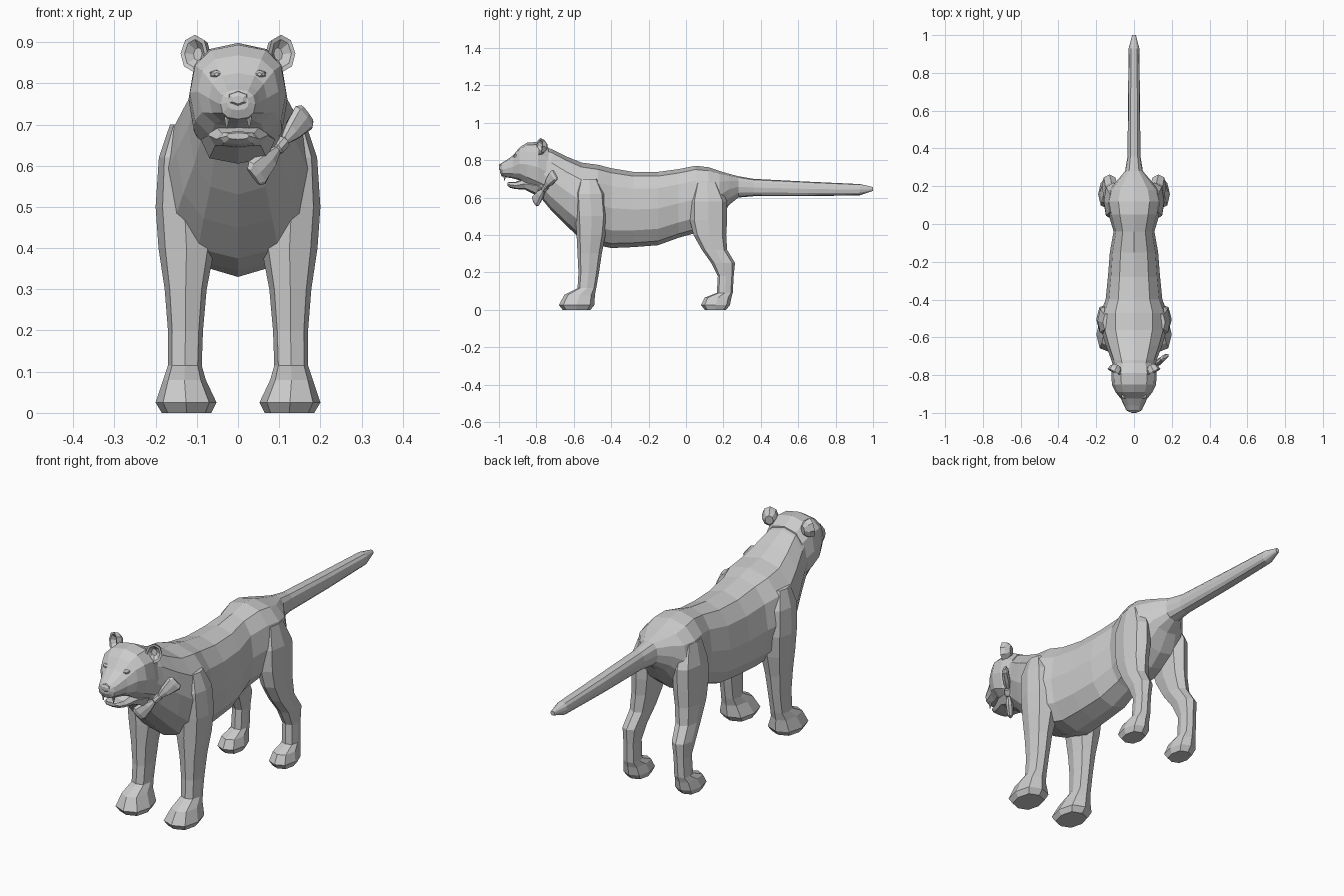
import bpy, bmesh
from math import sin, cos, pi
from mathutils import Vector as V

X, Y, Z = V((1, 0, 0)), V((0, 1, 0)), V((0, 0, 1))


def ring(c, u, v, a, b, n=12, p=0.85):
    """Rounded-box cross-section around c, spanned by u and v."""
    pts = []
    for i in range(n):
        t = 2 * pi * i / n
        s, k = sin(t), cos(t)
        su = abs(s) ** p * (1 if s > 0 else -1)
        sv = abs(k) ** p * (1 if k > 0 else -1)
        pts.append(V(c) + u * a * su + v * b * sv)
    return pts


def loft(name, rings):
    """Closed skin through the rings."""
    bm = bmesh.new()
    rows = [[bm.verts.new(q) for q in r] for r in rings]
    n = len(rows[0])
    for r0, r1 in zip(rows, rows[1:]):
        for i in range(n):
            j = (i + 1) % n
            bm.faces.new((r0[i], r0[j], r1[j], r1[i]))
    bm.faces.new(rows[0])
    bm.faces.new(rows[-1][::-1])
    bmesh.ops.recalc_face_normals(bm, faces=bm.faces)
    me = bpy.data.meshes.new(name)
    bm.to_mesh(me)
    bm.free()
    ob = bpy.data.objects.new(name, me)
    bpy.context.collection.objects.link(ob)
    return ob


def along_y(name, rows, n=12, p=0.85):
    """rows: y, bottom z, top z, half width"""
    return loft(name, [ring((0, y, (b + t) / 2), X, Z, w, (t - b) / 2, n, p)
                       for y, b, t, w in rows])


def leg(name, side, rows):
    """rows: z, inner x, outer x, front y, back y"""
    return loft(name, [ring((side * (i + o) / 2, (f + b) / 2, z), X, Y,
                            (o - i) / 2, (b - f) / 2, 8, 0.8)
                       for z, i, o, f, b in rows])


# torso running from the neck to the tail tip
body = along_y("body", [
    (-.79, .615, .872, .10), (-.72, .53, .86, .12), (-.64, .45, .82, .15),
    (-.56, .375, .787, .175), (-.47, .345, .775, .178), (-.40, .33, .757, .15),
    (-.28, .335, .737, .138), (-.15, .345, .737, .128), (-.04, .385, .752, .108),
    (.05, .41, .77, .135), (.12, .43, .762, .148), (.18, .48, .742, .132),
    (.23, .56, .727, .09), (.28, .60, .714, .047), (.36, .607, .70, .034),
    (.65, .607, .685, .032), (.93, .612, .672, .028), (1.0, .635, .656, .010)])

# head and lower jaw, mouth open
parts = [along_y("head", [
    (-.735, .60, .868, .105), (-.79, .625, .898, .12), (-.85, .66, .893, .117),
    (-.89, .692, .868, .098), (-.925, .702, .825, .07), (-.96, .708, .80, .053),
    (-.985, .713, .785, .042), (-.995, .735, .772, .026)], p=0.8)]
parts.append(along_y("jaw", [
    (-.79, .605, .72, .09), (-.86, .642, .705, .072), (-.91, .645, .684, .052),
    (-.94, .652, .684, .043), (-.955, .664, .68, .027)], n=8, p=0.75))

# legs
FRONT = [(.70, .09, .165, -.57, -.47), (.62, .08, .192, -.595, -.43),
         (.50, .06, .20, -.59, -.42), (.40, .057, .193, -.585, -.43),
         (.30, .076, .178, -.58, -.45), (.20, .085, .17, -.575, -.465),
         (.115, .088, .17, -.58, -.48), (.08, .078, .182, -.65, -.487),
         (.025, .052, .20, -.68, -.49), (0, .065, .185, -.66, -.51)]
REAR = [(.68, .06, .135, .05, .17), (.58, .055, .16, .02, .22),
        (.48, .055, .162, .02, .22), (.40, .065, .162, .04, .215),
        (.32, .077, .163, .085, .22), (.25, .088, .17, .135, .262),
        (.18, .098, .165, .17, .255), (.09, .098, .168, .165, .25),
        (.065, .09, .18, .10, .243), (.025, .08, .19, .08, .235),
        (0, .09, .18, .10, .215)]
for s in (-1, 1):
    parts.append(leg("front_leg", s, FRONT))
    parts.append(leg("rear_leg", s, REAR))

# fuse into one skin
bpy.context.view_layer.objects.active = body
for o in parts:
    m = body.modifiers.new("fuse", 'BOOLEAN')
    m.operation, m.solver, m.object = 'UNION', 'EXACT', o
    bpy.ops.object.modifier_apply(modifier=m.name)
    bpy.data.objects.remove(o)

# nose and upper teeth
loft("nose", [ring((0, y, z), X, Z, w, h, 6) for y, z, w, h in
              [(-.965, .765, .026, .02), (-.995, .763, .024, .017), (-1, .76, .014, .01)]])
for s in (-1, 1):
    loft("fang", [ring((s * .027, -.97, z), X, Y, r, r, 6)
                  for z, r in [(.725, .008), (.69, .002)]])
    # cupped ears
    nrm = V((s * .45, -.85, .1)).normalized()
    u = nrm.cross(Z).normalized()
    v = u.cross(nrm)
    c = V((s * .102, -.775, .872))
    loft("ear", [ring(c + nrm * d, u, v, a, b, 8, 1) for d, a, b in
                 [(-.03, .018, .022), (-.012, .034, .04), (.01, .037, .045),
                  (.008, .027, .034), (-.01, .012, .016)]])
    # eyes
    e = V((s * .052, -.905, .822))
    loft("eye", [ring(e + Y * d, X, Z, a, b, 6, 1) for d, a, b in
                 [(0, .018, .011), (-.012, .015, .009), (-.018, .006, .004)]])

# bow on the side of the neck
ax = V((.57, .48, .67)).normalized()
nr = V((.62, -.78, .03)).normalized()
wd = ax.cross(nr).normalized()
mid = V((.103, -.755, .65))
loft("bow", [ring(mid + ax * d, wd, nr, a, b, 8, .8) for d, a, b in
             [(-.115, .027, .006), (-.10, .037, .014), (-.05, .025, .017),
              (-.018, .012, .011), (-.014, .016, .017), (.014, .016, .017),
              (.018, .012, .011), (.05, .025, .017), (.10, .037, .014),
              (.115, .027, .006)]])
